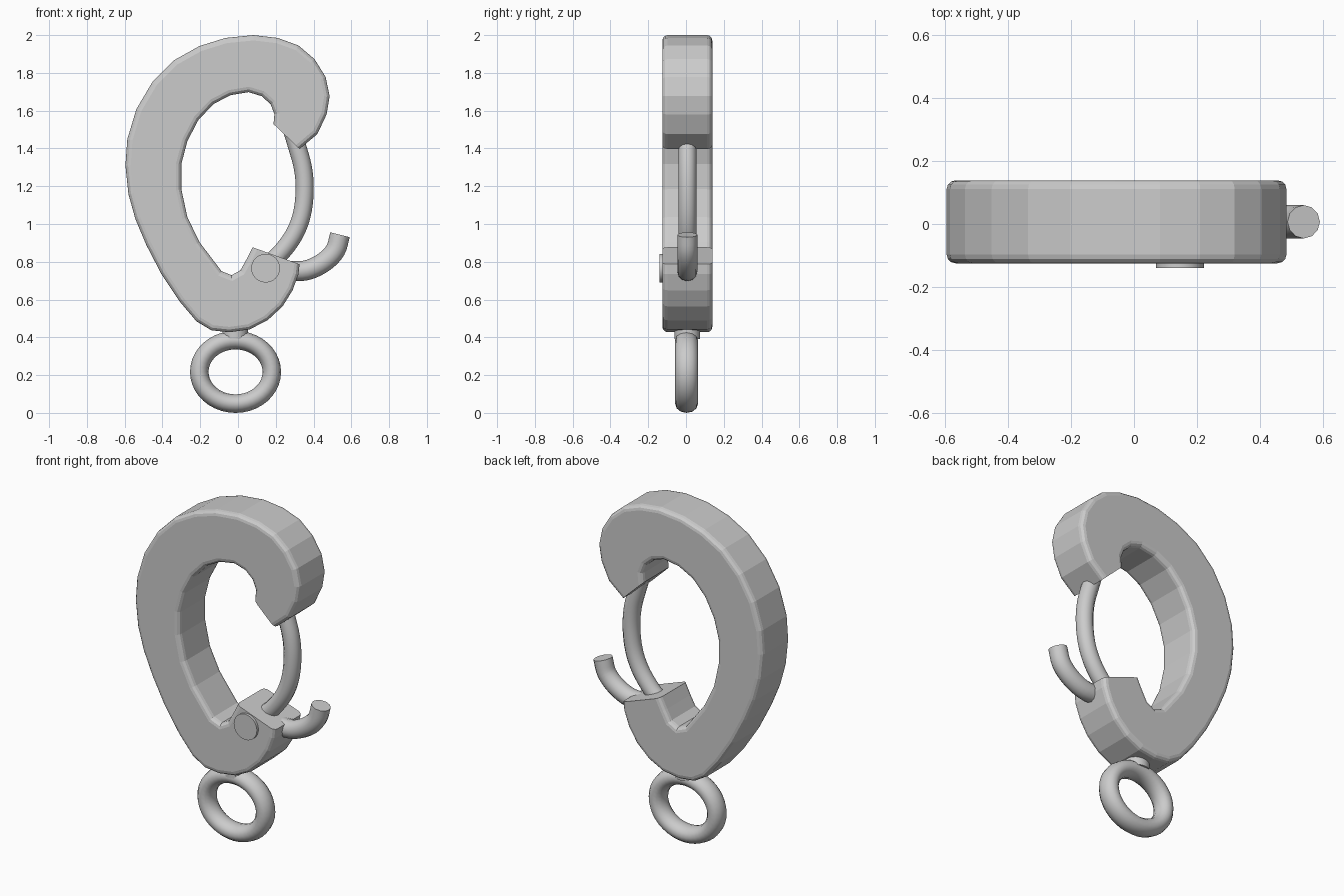
import bpy, bmesh, math
from mathutils import Vector

if "Cube" in bpy.data.objects:
    bpy.data.objects.remove(bpy.data.objects["Cube"])

steel = bpy.data.materials.new("steel grey")
steel.diffuse_color = (0.6, 0.6, 0.6, 1)
steel.use_nodes = True
steel.node_tree.nodes["Principled BSDF"].inputs["Base Color"].default_value = steel.diffuse_color
YC = 0.007  # mid plane of the clasp


def finish(ob, smooth=True):
    ob.data.materials.append(steel)
    if smooth:
        bpy.ops.object.select_all(action='DESELECT')
        ob.select_set(True)
        bpy.context.view_layer.objects.active = ob
        bpy.ops.object.shade_smooth_by_angle(angle=math.radians(50))
    return ob


def mesh_object(name, bm, smooth=True):
    bmesh.ops.recalc_face_normals(bm, faces=bm.faces)
    me = bpy.data.meshes.new(name)
    bm.to_mesh(me)
    bm.free()
    ob = bpy.data.objects.new(name, me)
    bpy.context.collection.objects.link(ob)
    return finish(ob, smooth)


def rod(name, path, radius, sides=12, steps=4):
    """Round wire through (x, z) points, smoothed by a Catmull-Rom spline."""
    p = [Vector((x, YC, z)) for x, z in path]
    p = [2 * p[0] - p[1]] + p + [2 * p[-1] - p[-2]]
    pts = []
    for i in range(1, len(p) - 2):
        a, b, c, d = p[i - 1:i + 3]
        for k in range(steps):
            t = k / steps
            pts.append(0.5 * (2 * b + (c - a) * t + (2 * a - 5 * b + 4 * c - d) * t * t
                              + (3 * b - a - 3 * c + d) * t ** 3))
    pts.append(p[-2])
    bm = bmesh.new()
    rings = []
    for i, q in enumerate(pts):
        tan = (pts[min(i + 1, len(pts) - 1)] - pts[max(i - 1, 0)]).normalized()
        side = Vector((0, 1, 0))
        up = tan.cross(side)
        rings.append([bm.verts.new(q + radius * (math.cos(a) * side + math.sin(a) * up))
                      for a in (2 * math.pi * k / sides for k in range(sides))])
    for r, s in zip(rings, rings[1:]):
        for k in range(sides):
            bm.faces.new((r[k], r[(k + 1) % sides], s[(k + 1) % sides], s[k]))
    bm.faces.new(rings[0])
    bm.faces.new(rings[-1])
    return mesh_object(name, bm)


def cylinder(name, loc, radius, depth, rot=(0, 0, 0), sides=24):
    bpy.ops.mesh.primitive_cylinder_add(vertices=sides, radius=radius, depth=depth,
                                        location=loc, rotation=rot)
    ob = bpy.context.object
    ob.name = name
    return finish(ob)


# Hook body: outer edge from the upper tip round to the lower jaw, then the inner edge back
outer = [(.326, 1.397), (.42, 1.476), (.469, 1.58), (.485, 1.677), (.464, 1.778), (.405, 1.873),
         (.32, 1.945), (.21, 1.985), (.082, 2.0), (-.066, 1.985), (-.204, 1.942), (-.337, 1.868),
         (-.453, 1.752), (-.538, 1.608), (-.586, 1.449), (-.596, 1.31), (-.58, 1.158),
         (-.543, 1.025), (-.485, .888), (-.405, .734), (-.31, .591), (-.22, .485), (-.14, .437),
         (-.045, .427), (.061, .442), (.156, .49), (.236, .564), (.289, .649), (.32, .734),
         (.326, .787)]
inner = [(.077, .877), (.045, .813), (.013, .755), (-.034, .729), (-.087, .75), (-.135, .813),
         (-.204, .904), (-.268, 1.036), (-.3, 1.184), (-.3, 1.317), (-.268, 1.439), (-.21, 1.55),
         (-.13, 1.635), (-.04, 1.682), (.056, 1.698), (.125, 1.677), (.172, 1.635), (.193, 1.582),
         (.188, 1.529)]
outline = outer + inner
n = len(outline)
bm = bmesh.new()
front = [bm.verts.new((x, YC - .132, z)) for x, z in outline]
back = [bm.verts.new((x, YC + .132, z)) for x, z in outline]
bm.faces.new(front)
bm.faces.new(back[::-1])
for i in range(n):
    j = (i + 1) % n
    bm.faces.new((front[i], back[i], back[j], front[j]))
# round the long rims only, leaving the two cut ends crisp
cut_ends = (len(outer) - 1, n - 1)
rims = [bm.edges.get((row[i], row[(i + 1) % n])) for row in (front, back)
        for i in range(n) if i not in cut_ends]
bmesh.ops.recalc_face_normals(bm, faces=bm.faces)
bmesh.ops.bevel(bm, geom=rims, offset=.028, segments=3, profile=.5, affect='EDGES')
mesh_object("hook_body", bm, smooth=False)

# Spring gate wire and its thumb lever
rod("gate_wire", [(.27, 1.55), (.31, 1.42), (.343, 1.3), (.353, 1.18), (.338, 1.05),
                  (.295, .94), (.22, .84), (.15, .78)], .048)
rod("thumb_lever", [(.54, .943), (.515, .86), (.453, .797), (.363, .755), (.26, .75)], .053)

# Pivot pin head on the front face
cylinder("pivot_pin", (.146, -.12, .766), .076, .04, (math.pi / 2, 0, 0))

# Swivel stub under the body
cylinder("swivel_stub", (-.015, YC, .425), .068, .07, sides=16)

# Oval key ring
bpy.ops.mesh.primitive_torus_add(major_radius=.192, minor_radius=.049, major_segments=40,
                                 minor_segments=12, location=(-.013, YC - .004, .217),
                                 rotation=(math.pi / 2, 0, 0))
ring = bpy.context.object
ring.name = "key_ring"
for v in ring.data.vertices:
    a = math.atan2(v.co.y, v.co.x)
    v.co.y -= .024 * math.sin(a)
    v.co.z *= 1.24
finish(ring)
